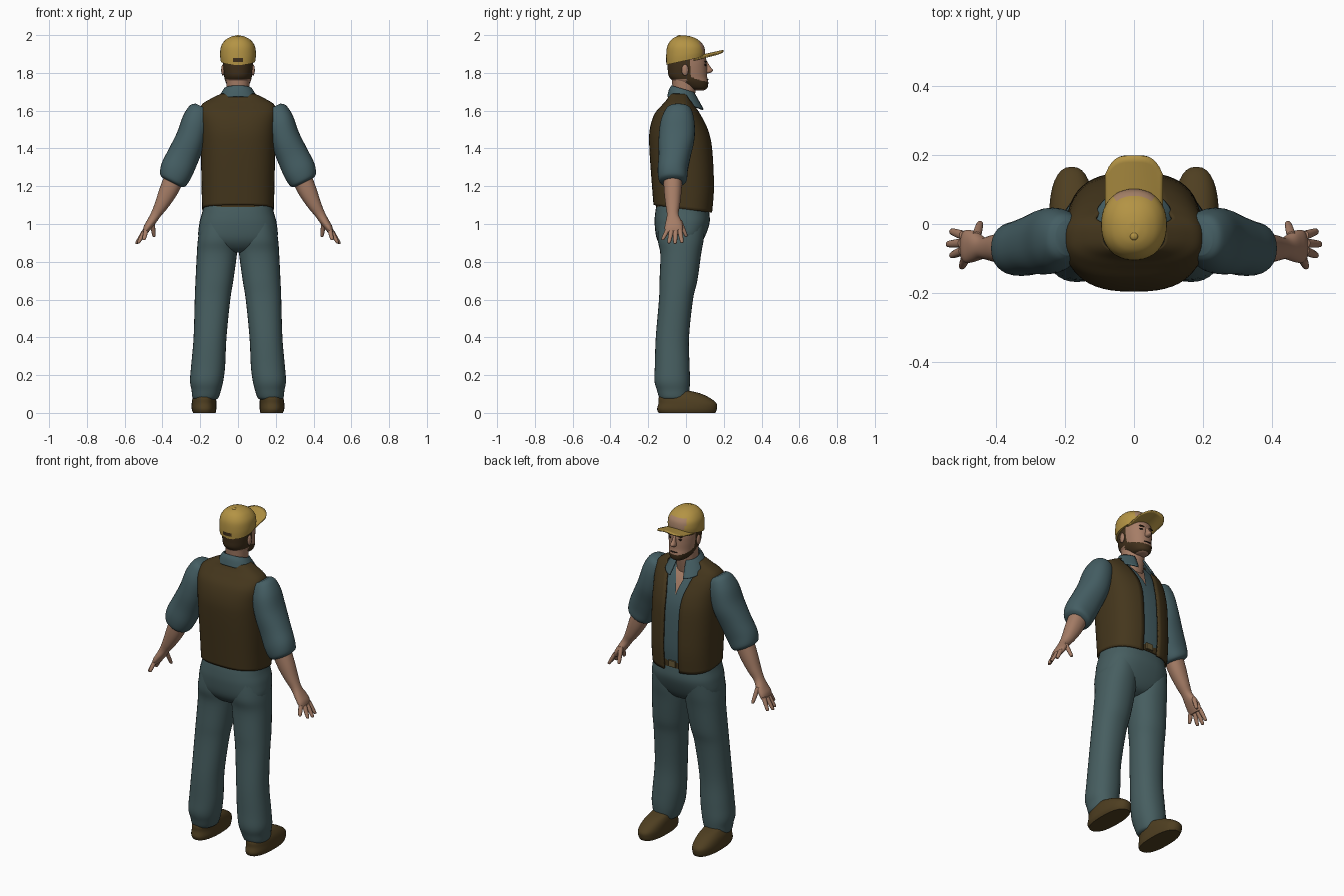
import bpy, bmesh, math
from mathutils import Vector

cube = bpy.data.objects.get("Cube")
if cube:
    bpy.data.objects.remove(cube)


def material(name, r, g, b):
    lin = [(c / 255) ** 2.2 for c in (r, g, b)] + [1]
    m = bpy.data.materials.new(name)
    m.use_nodes = True
    m.diffuse_color = lin
    bsdf = m.node_tree.nodes["Principled BSDF"]
    bsdf.inputs["Base Color"].default_value = lin
    bsdf.inputs["Roughness"].default_value = 0.8
    return m


SHIRT = material("shirt teal", 70, 94, 99)
DENIM = material("trouser teal", 72, 94, 96)
VEST = material("vest brown", 70, 57, 34)
SHOE = material("shoe brown", 80, 65, 38)
CAP = material("cap yellow", 178, 146, 70)
PATCH = material("cap patch tan", 166, 130, 104)
SKIN = material("skin", 164, 124, 102)
HAIR = material("hair brown", 66, 51, 33)
DARK = material("dark", 38, 30, 24)
METAL = material("buckle", 104, 90, 58)


def finish(name, bm, mats, mirror=False, solid=0.0, rule=None):
    """Turn a bmesh into a smooth object with optional mirror and thickness."""
    me = bpy.data.meshes.new(name)
    bm.to_mesh(me)
    bm.free()
    for m in mats:
        me.materials.append(m)
    if rule:
        for p in me.polygons:
            p.material_index = rule(p.center)
    ob = bpy.data.objects.new(name, me)
    bpy.context.collection.objects.link(ob)
    for o in bpy.context.selected_objects:
        o.select_set(False)
    ob.select_set(True)
    bpy.context.view_layer.objects.active = ob
    bpy.ops.object.shade_smooth_by_angle(angle=math.radians(50))
    if solid:
        s = ob.modifiers.new("Thickness", 'SOLIDIFY')
        s.thickness = solid
        s.offset = -1
    if mirror:
        m = ob.modifiers.new("Mirror", 'MIRROR')
        m.use_mirror_merge = False
    return ob


def smooth_rows(rows, steps):
    """Catmull-Rom interpolation between cross-section rows."""
    rows = [list(r) + [0] * (7 - len(r)) for r in rows]
    out = []
    for i in range(len(rows) - 1):
        a, b = rows[max(i - 1, 0)], rows[i]
        c, d = rows[i + 1], rows[min(i + 2, len(rows) - 1)]
        for k in range(steps):
            t = k / steps
            out.append([q + t * ((r - p) / 2 + t * (p - 2.5 * q + 2 * r - s / 2
                        + t * (1.5 * (q - r) + (s - p) / 2)))
                        for p, q, r, s in zip(a, b, c, d)])
    return out + [rows[-1]]


def loft(name, mats, rows, n=2.2, segs=32, steps=5, tilt_x=0.0, **kw):
    """Skin superellipse rings: x, y, z, radius x, radius y, front gap, y tilt."""
    bm = bmesh.new()
    is_open = any(len(r) > 5 and r[5] > 0 for r in rows)
    count = segs + 1 if is_open else segs
    rings = []
    for x, y, z, rx, ry, gap, tilt in smooth_rows(rows, steps):
        t0 = math.asin(min(1, max(0, gap) / rx) ** (n / 2))
        ring = []
        for i in range(count):
            t = t0 + (2 * math.pi - 2 * t0) * i / segs
            s, c = math.sin(t), math.cos(t)
            dx = rx * math.copysign(abs(s) ** (2 / n), s)
            dy = ry * math.copysign(abs(c) ** (2 / n), c)
            ring.append(bm.verts.new((x + dx, y + dy, z + tilt_x * dx + tilt * dy)))
        rings.append(ring)
    for a, b in zip(rings, rings[1:]):
        for i in range(segs):
            j = (i + 1) % count
            bm.faces.new((a[i], b[i], b[j], a[j]))
    if not is_open:
        bm.faces.new(rings[0])
        bm.faces.new(rings[-1])
        bmesh.ops.recalc_face_normals(bm, faces=bm.faces)
    else:
        bmesh.ops.remove_doubles(bm, verts=bm.verts, dist=1e-5)
    return finish(name, bm, mats, **kw)


def ball(name, mat, loc, size, mirror=False):
    bm = bmesh.new()
    bmesh.ops.create_uvsphere(bm, u_segments=16, v_segments=10, radius=1)
    for v in bm.verts:
        v.co = Vector(loc) + Vector(p * q for p, q in zip(v.co, size))
    return finish(name, bm, [mat], mirror)


def box(name, mat, loc, size):
    bm = bmesh.new()
    bmesh.ops.create_cube(bm, size=1)
    for v in bm.verts:
        v.co = Vector(loc) + Vector(p * q for p, q in zip(v.co, size))
    return finish(name, bm, [mat])


# Torso layers share one set of cross-sections
TORSO = [(-.016, 1.08, .19, .156), (-.015, 1.2, .193, .165), (-.027, 1.4, .197, .167),
         (-.037, 1.5, .2, .155), (-.044, 1.58, .205, .124), (-.04, 1.63, .193, .087),
         (-.035, 1.66, .15, .066), (-.033, 1.69, .09, .052)]


def torso(inset, gaps, tilt=0.0):
    return [(0, y, z, rx - inset, ry - inset, g, tilt if z < 1.1 else 0)
            for (y, z, rx, ry), g in zip(TORSO, gaps)]


loft("vest", [VEST], torso(0, (.05, .05, .05, .055, .075, .09, .11, .08), -.13),
     n=2.6, segs=48, solid=.01)
loft("shirt", [SHIRT], torso(.018, (0, 0, 0, 0, .022, .045, .055, .06)), n=2.6, segs=48)
loft("chest", [SKIN], torso(.026, [0] * 8)[3:], n=2.6)
loft("collar", [SHIRT], [(0, 0, 1.64, .115, .1, .045, -.35), (0, -.01, 1.685, .092, .08, .035, -.35),
     (0, -.015, 1.715, .074, .062, .03, -.3)], solid=.008)
loft("belt", [VEST], [(0, -.016, 1.075, .176, .142), (0, -.016, 1.125, .176, .142)], n=2.6, steps=1)
box("buckle", METAL, (0, .13, 1.1), (.045, .012, .036))

# Trousers
loft("trouser_hips", [DENIM], [(0, -.02, 1.11, .178, .134), (0, -.02, 1.06, .19, .143),
     (0, -.021, 1.0, .205, .145), (0, -.03, .92, .205, .124), (0, -.03, .87, .13, .09),
     (0, -.03, .85, .06, .05)], n=2.5)
loft("trouser_leg", [DENIM], [(.105, -.02, 1.02, .09, .125), (.108, -.028, .92, .104, .122),
     (.112, -.028, .84, .106, .108), (.125, -.04, .7, .1, .1), (.135, -.053, .6, .094, .09),
     (.148, -.072, .4, .087, .088), (.158, -.073, .25, .09, .092), (.166, -.073, .17, .088, .094),
     (.168, -.068, .12, .078, .086), (.172, -.065, .08, .068, .076), (.172, -.065, .07, .05, .06)],
     mirror=True)

# Shoes
loft("shoe", [SHOE], [(.178, .005, 0, .06, .15), (.18, .005, .02, .065, .158),
     (.18, .008, .05, .065, .154), (.178, -.01, .08, .062, .135), (.175, -.03, .105, .053, .1),
     (.175, -.06, .12, .045, .06)], n=2.4, mirror=True)

# Arms and hands
loft("sleeve", [SHIRT], [(.19, -.04, 1.62, .035, .05), (.2, -.04, 1.6, .055, .07),
     (.222, -.045, 1.54, .068, .09), (.25, -.05, 1.45, .072, .095), (.29, -.06, 1.36, .076, .085),
     (.325, -.07, 1.285, .078, .08), (.345, -.07, 1.235, .068, .074), (.35, -.07, 1.22, .05, .055)],
     tilt_x=.5, mirror=True)
loft("forearm", [SKIN], [(.335, -.07, 1.25, .05, .05), (.37, -.07, 1.17, .045, .046),
     (.405, -.07, 1.1, .034, .038), (.435, -.07, 1.05, .025, .031), (.46, -.065, 1.01, .022, .043),
     (.48, -.065, .98, .019, .048), (.492, -.065, .955, .012, .044)], tilt_x=.4, mirror=True)
FINGERS = {"index": (.492, -.033, .97, .525, -.022, .905), "middle": (.496, -.055, .965, .535, -.058, .9),
           "ring": (.494, -.077, .965, .525, -.09, .903), "little": (.486, -.097, .97, .497, -.122, .92),
           "thumb": (.455, -.035, 1.02, .445, .0, .938)}
for label, (x, y, z, x2, y2, z2) in FINGERS.items():
    loft(label + "_finger", [SKIN], [(x, y, z, .013, .013), ((x + x2) / 2, (y + y2) / 2, (z + z2) / 2, .012, .012),
         (x2, y2, z2, .009, .009), (x2, y2, z2 - .006, .003, .003)], segs=12, steps=3, mirror=True)


# Head, with hair and beard picked by position
def face_rule(c):
    nape = c.y < -.005 and c.z > 1.768
    sideburn = c.y < .02 and c.z > 1.775
    beard = c.y > 0 and 1.712 < c.z < 1.785 - .3 * c.y
    return 1 if nape or sideburn or beard else 0


loft("neck", [SKIN], [(0, -.02, 1.6, .06, .05), (0, -.01, 1.7, .06, .06), (0, -.008, 1.79, .062, .07)])
loft("head", [SKIN, HAIR], [(0, .065, 1.708, .022, .03), (0, .055, 1.72, .046, .058),
     (0, .03, 1.75, .065, .088), (0, .011, 1.78, .073, .101), (0, .007, 1.82, .078, .104),
     (0, .005, 1.86, .08, .104), (0, .002, 1.9, .078, .096), (0, 0, 1.94, .06, .07)],
     segs=48, steps=8, rule=face_rule)
loft("nose", [SKIN], [(0, .105, 1.86, .008, .008), (0, .112, 1.835, .01, .015), (0, .118, 1.815, .015, .025),
     (0, .114, 1.803, .014, .02), (0, .11, 1.798, .006, .01)], segs=16)
ball("ear", SKIN, (.08, -.005, 1.815), (.009, .018, .03), True)
ball("eye", DARK, (.031, .1, 1.842), (.013, .008, .006), True)
ball("eyebrow", HAIR, (.031, .103, 1.86), (.018, .008, .004), True)
ball("mouth", DARK, (0, .113, 1.765), (.024, .008, .003))


# Cap
def cap_rule(c):
    if c.y > .06 and abs(c.x) < .055 and 1.9 < c.z < 1.962:
        return 1
    return 2 if c.y < -.08 and abs(c.x) < .03 and 1.862 < c.z < 1.88 else 0


loft("cap_crown", [CAP, PATCH, HAIR], [(0, -.002, 1.865, .092, .102, 0, .22), (0, -.002, 1.9, .095, .103, 0, .12),
     (0, -.003, 1.94, .09, .097, 0, .03), (0, -.006, 1.97, .071, .077), (0, -.01, 1.988, .045, .05),
     (0, -.012, 1.996, .02, .022), (0, -.012, 1.997, .006, .006)], segs=48, rule=cap_rule)
ball("cap_button", CAP, (0, -.035, 1.993), (.012, .012, .007))

# Curved brim drooping at the sides
bm = bmesh.new()
bmesh.ops.create_grid(bm, x_segments=16, y_segments=6, size=1)
for v in bm.verts:
    u, w = v.co.x, (v.co.y + 1) / 2
    back, front = .085 - .045 * u * u, .197 - .055 * u ** 4
    v.co = (.084 * u, back + (front - back) * w, 1.897 + .025 * w - .026 * u * u)
finish("cap_brim", bm, [CAP], solid=.007)
